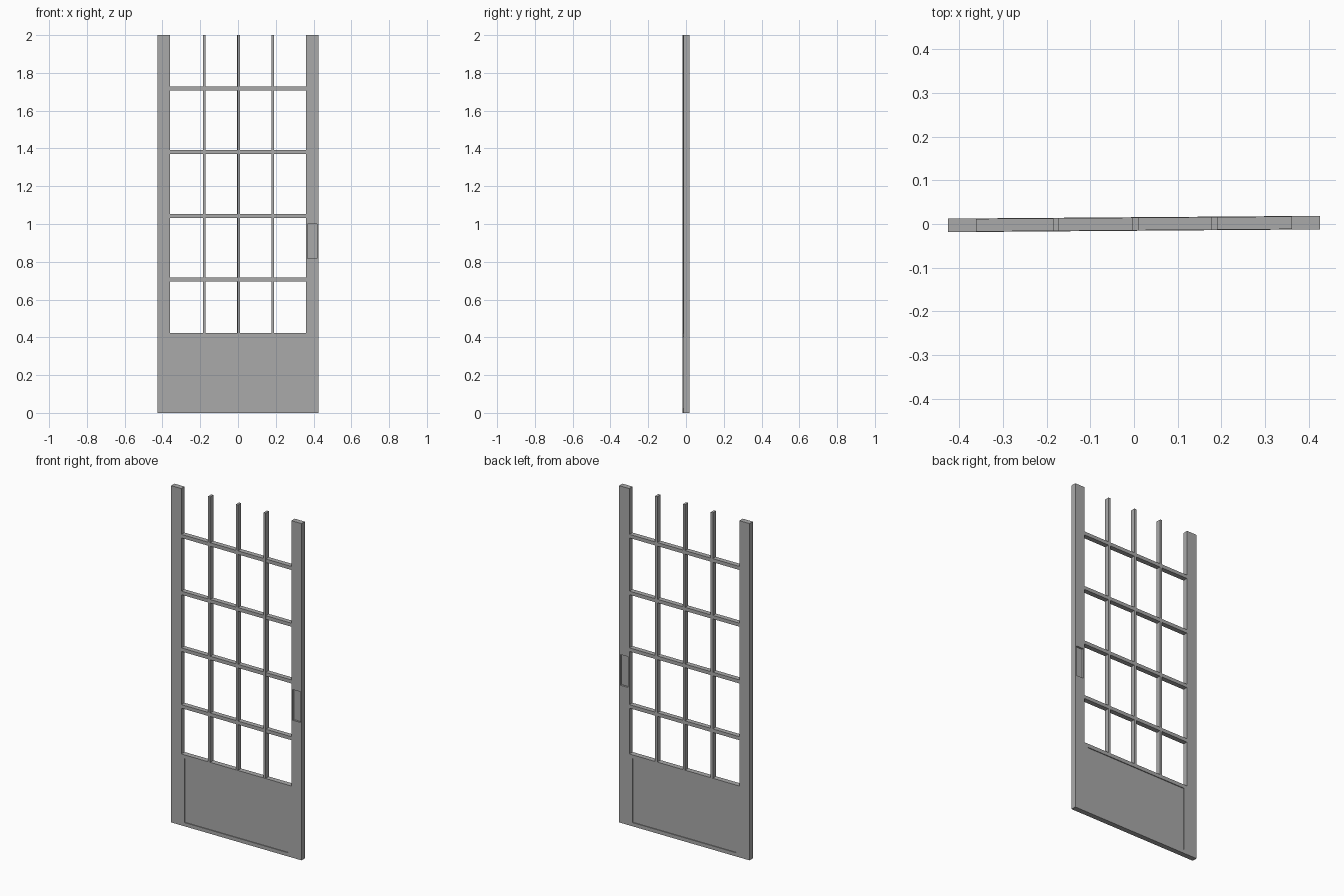
import bpy
import bmesh
from mathutils import Vector

cube = bpy.data.objects.get("Cube")
if cube:
    bpy.data.objects.remove(cube, do_unlink=True)

DEPTH = 0.031      # door thickness
TILT = 0.0075      # door stands very slightly ajar
HALF = 0.426       # half the door width
OPEN = 0.36        # half the glazed opening
RAIL_TOP = 0.424

grey = bpy.data.materials.new("plain grey")
grey.use_nodes = True
grey.diffuse_color = (0.4, 0.4, 0.4, 1)
grey.node_tree.nodes["Principled BSDF"].inputs["Base Color"].default_value = (0.4, 0.4, 0.4, 1)


def board(name, x0, x1, z0, z1, depth=DEPTH, margin=0, recess=0, band=None):
    """A flat board, optionally with a pocket sunk into its front and back."""
    bm = bmesh.new()
    bmesh.ops.create_cube(bm, size=1)
    for v in bm.verts:
        v.co = Vector(((x0 + x1) / 2 + v.co.x * (x1 - x0),
                       v.co.y * depth,
                       (z0 + z1) / 2 + v.co.z * (z1 - z0)))
    if band:
        for z in band:
            bmesh.ops.bisect_plane(bm, geom=bm.verts[:] + bm.edges[:] + bm.faces[:],
                                   plane_co=(0, 0, z), plane_no=(0, 0, 1))
    if recess:
        low, high = band or (z0, z1)
        bm.normal_update()
        faces = [f for f in bm.faces if abs(f.normal.y) > 0.9
                 and low < f.calc_center_median().z < high]
        bmesh.ops.inset_individual(bm, faces=faces, thickness=margin)
        bmesh.ops.inset_individual(bm, faces=faces, thickness=0, depth=-recess)
    mesh = bpy.data.meshes.new(name)
    bm.to_mesh(mesh)
    bm.free()
    mesh.materials.append(grey)
    obj = bpy.data.objects.new(name, mesh)
    obj.rotation_euler.z = TILT
    bpy.context.collection.objects.link(obj)
    return obj


# Upright stiles, the left one with a sunken finger pull on both sides
board("right_stile", -HALF, -OPEN, 0, 2)
board("left_stile", OPEN, HALF, 0, 2, margin=0.011, recess=0.011, band=(0.809, 1.007))

# Solid bottom rail with a shallow sunken panel on both sides
board("bottom_panel", -OPEN, OPEN, 0, RAIL_TOP, margin=0.031, recess=0.005)

# Vertical glazing bars, open at the top
for i in range(3):
    x = 0.003 + (i - 1) * 0.1815
    board(f"vertical_bar_{i + 1}", x - 0.007, x + 0.007, RAIL_TOP, 2, DEPTH - 0.001)

# Horizontal glazing bars
for i in range(4):
    z = 0.706 + i * 0.337
    board(f"horizontal_bar_{i + 1}", -OPEN, OPEN, z - 0.0105, z + 0.0105, DEPTH - 0.002)
